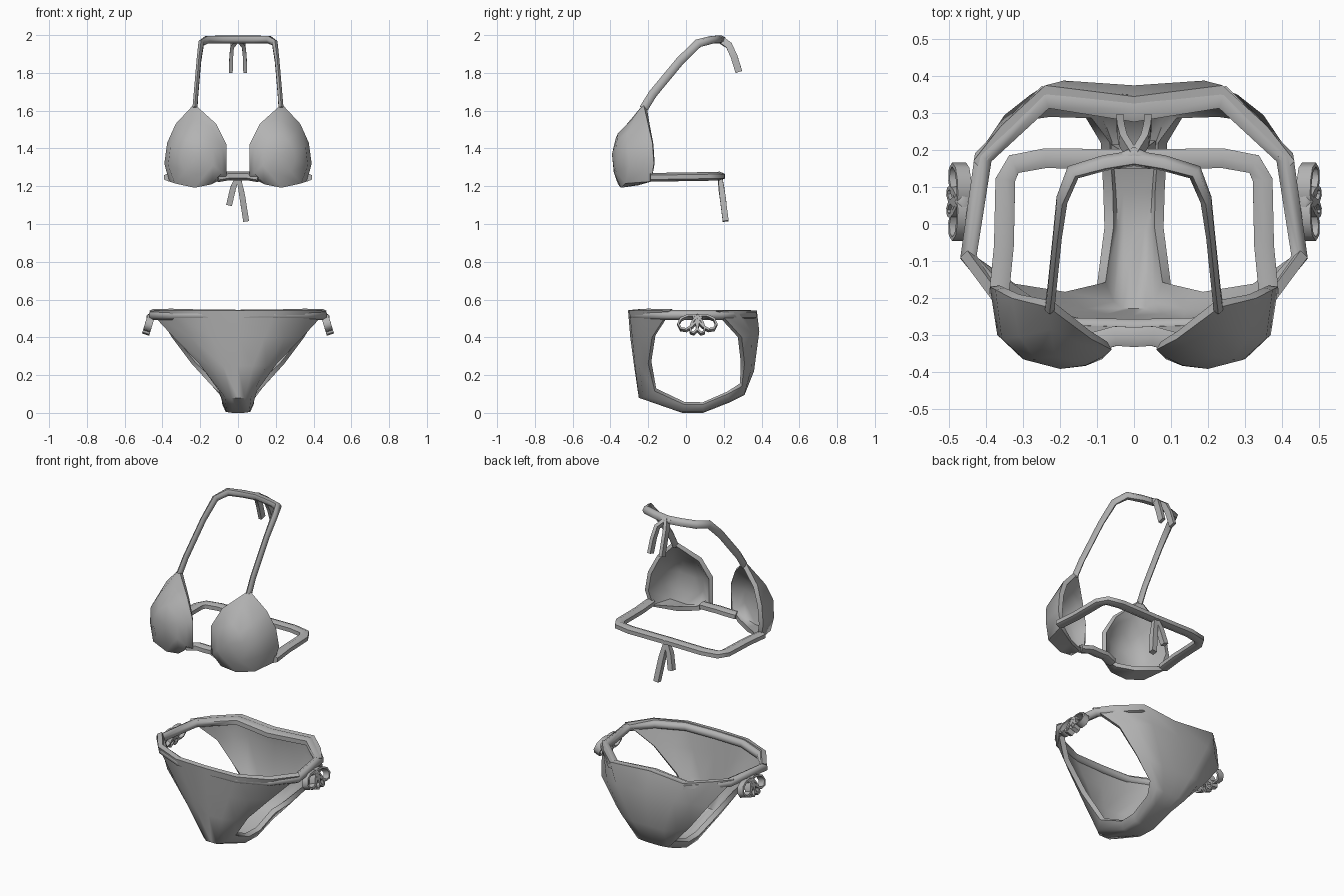
import bpy, bmesh, math
from mathutils import Vector

if "Cube" in bpy.data.objects:
    bpy.data.objects.remove(bpy.data.objects["Cube"])

fabric = bpy.data.materials.new("grey fabric")
fabric.diffuse_color = (0.45, 0.45, 0.45, 1)
fabric.use_nodes = True
fabric.node_tree.nodes["Principled BSDF"].inputs["Base Color"].default_value = fabric.diffuse_color


def make(name, verts, faces, mirror=False, thick=0):
    me = bpy.data.meshes.new(name)
    me.from_pydata([tuple(v) for v in verts], [], faces)
    me.materials.append(fabric)
    ob = bpy.data.objects.new(name, me)
    bpy.context.collection.objects.link(ob)
    if thick:
        mod = ob.modifiers.new("thickness", 'SOLIDIFY')
        mod.thickness = thick
        mod.offset = -1
    if mirror:
        mod = ob.modifiers.new("mirror", 'MIRROR')
        mod.use_mirror_merge = False
    return ob


def tube(name, path, w, h, ref, closed=False, mirror=False, n=6, taper=None, wide=None):
    """Sweep an n-sided ellipse along a path; h lies along ref, w across it.
    taper scales the whole section per point, wide scales only w."""
    P = [Vector(p) for p in path]
    m, ref = len(P), Vector(ref)
    verts, faces = [], []
    for i, p in enumerate(P):
        a = P[i - 1] if (i or closed) else p
        b = P[(i + 1) % m] if (i < m - 1 or closed) else p
        t = (b - a).normalized()
        side = t.cross(ref).normalized()
        up = side.cross(t)
        s = taper[i] if taper else 1
        sw = s * (wide[i] if wide else 1)
        for k in range(n):
            q = 2 * math.pi * (k + 0.5) / n
            verts.append(p + side * (w * sw * math.cos(q)) + up * (h * s * math.sin(q)))
    for i in range(m if closed else m - 1):
        j = (i + 1) % m
        for k in range(n):
            l = (k + 1) % n
            faces.append((i * n + k, j * n + k, j * n + l, i * n + l))
    if not closed:
        faces.append(tuple(range(n)))
        faces.append(tuple(reversed(range((m - 1) * n, m * n))))
    ob = make(name, verts, faces, mirror)
    bm = bmesh.new()
    bm.from_mesh(ob.data)
    bmesh.ops.recalc_face_normals(bm, faces=bm.faces)
    bm.to_mesh(ob.data)
    bm.free()
    return ob


def both_sides(half):
    """Complete a path whose last point lies on the centre line."""
    return half + [(-x, y, z) for x, y, z in reversed(half[:-1])]


# Brief: one sheet running from front waist, under, to back waist (centre to edge)
rows = [
    [(0, -.307, .543), (.20, -.30, .543), (.37, -.225, .543), (.47, -.09, .54)],
    [(0, -.295, .40), (.14, -.285, .40), (.25, -.25, .40), (.34, -.18, .40)],
    [(0, -.275, .25), (.08, -.27, .25), (.15, -.25, .25), (.205, -.20, .26)],
    [(0, -.25, .08), (.035, -.25, .08), (.07, -.225, .085), (.10, -.165, .115)],
    [(0, -.02, .0), (.03, -.02, .0), (.06, -.02, .005), (.08, -.01, .045)],
    [(0, .09, .0), (.03, .09, .0), (.065, .09, .005), (.083, .09, .045)],
    [(0, .23, .055), (.04, .23, .055), (.075, .23, .06), (.09, .22, .10)],
    [(0, .31, .095), (.05, .31, .095), (.10, .31, .10), (.135, .295, .14)],
    [(0, .355, .22), (.10, .36, .22), (.18, .345, .23), (.245, .31, .26)],
    [(0, .375, .43), (.19, .388, .43), (.28, .35, .42), (.35, .295, .40)],
    [(0, .345, .543), (.24, .375, .543), (.36, .265, .543), (.435, .17, .54)],
]
verts, faces = [], []
for r in rows:
    verts += [(-x, y, z) for x, y, z in reversed(r[1:])] + r
for i in range(len(rows) - 1):
    for j in range(6):
        a = i * 7 + j
        faces.append((a, a + 7, a + 8, a + 1))
make("brief_panel", verts, faces, thick=0.028)

# Waistband: closed ring around the top of the brief
half = [(.19, -.275, .518), (.35, -.205, .518), (.448, -.09, .518),
        (.408, .18, .518), (.24, .343, .518)]
ring = [(0, -.28, .518)] + half + [(0, .312, .518)] + [(-x, y, z) for x, y, z in reversed(half)]
side_w = [1, 1, 1, 1.1, 1.4]
tube("waistband", ring, .026, .026, (0, 0, 1), closed=True,
     wide=[1] + side_w + [1.6] + side_w[::-1])

# Side bows: ribbon loops fanned below a knot
tilt = Vector((1, 0, .35)).normalized()
for i, (ang, length, wide) in enumerate([(-62, .11, .032), (-18, .09, .018),
                                         (18, .09, .018), (62, .11, .032)]):
    a = math.radians(ang)
    loop = []
    for k in range(9):
        t = 2 * math.pi * k / 9
        r = length * (1 - math.cos(t)) / 2
        s = wide * math.sin(t) * (1 - .3 * math.cos(t))
        u = r * math.sin(a) + s * math.cos(a)
        v = r * math.cos(a) - s * math.sin(a)
        loop.append((.462 + .3 * v, .06 + u, .505 - v))
    tube(f"bow_loop_{i + 1}", loop, .008, .028, tilt, closed=True, mirror=True, n=4)
tube("bow_knot", [(.462, .035, .505), (.466, .06, .505), (.462, .085, .505)],
     .022, .018, (0, 0, 1), mirror=True, taper=[.6, 1, .6])

# Cups: rim, wall and front rings closed by a centre point
rim = [(.232, 1.635), (.33, 1.53), (.375, 1.43), (.39, 1.32), (.365, 1.225),
       (.23, 1.205), (.13, 1.215), (.06, 1.255), (.06, 1.42), (.115, 1.53)]
wall = [(.225, -.285, 1.555), (.31, -.305, 1.49), (.358, -.31, 1.41), (.37, -.30, 1.31),
        (.335, -.32, 1.215), (.23, -.345, 1.192), (.14, -.36, 1.21), (.085, -.365, 1.27),
        (.085, -.36, 1.41), (.14, -.325, 1.51)]
centre = Vector((.20, -.392, 1.37))
n = len(rim)
verts = [(x, -.34 + (x - .06) * .515, z) for x, z in rim] + wall
verts[0] = (.232, -.225, 1.635)
for w in wall:
    p = centre.lerp(Vector(w), .6)
    p.y = centre.y + (w[1] - centre.y) * .3
    verts.append(p)
verts.append(centre)
faces = []
for k in range(n):
    l = (k + 1) % n
    for b in (0, n):
        faces.append((b + k, b + n + k, b + n + l, b + l))
    faces.append((3 * n, 2 * n + l, 2 * n + k))
make("cup", verts, faces, mirror=True, thick=.026)

# Halter strap around the neck
tube("neck_strap", both_sides([
    (.228, -.225, 1.61), (.222, -.175, 1.69), (.207, -.03, 1.865), (.195, .065, 1.957),
    (.165, .14, 1.976), (.08, .165, 1.977), (0, .178, 1.977)]),
    .021, .023, (0, -1, 1.1), wide=[.7, .65, .65, .8, 1, 1, 1, 1, 1, .8, .65, .65, .7])

# Band around the chest, with the short bridge between the cups
tube("chest_band", both_sides([
    (.365, -.19, 1.247), (.352, -.06, 1.249), (.348, .12, 1.252), (.325, .162, 1.253),
    (.24, .178, 1.254), (0, .175, 1.254)]),
    .031, .023, (0, 0, 1))
tube("centre_bridge", both_sides([(.11, -.32, 1.245), (.05, -.303, 1.255), (0, -.306, 1.255)]),
     .031, .024, (0, 0, 1))

# Tied ends and knots at neck and back
for s, side in ((-1, "left"), (1, "right")):
    tube(f"neck_tail_{side}",
         [(s * .005, .185, 1.975), (s * .03, .228, 1.945), (s * .036, .255, 1.885),
          (s * .038, .28, 1.805)], .014, .026, (0, 1, .4), n=4)
tube("back_tail_left", [(-.003, .18, 1.25), (-.026, .187, 1.19), (-.047, .20, 1.10)],
     .022, .022, (0, 1, 0), n=4, taper=[.7, 1, 1])
tube("back_tail_right", [(.003, .18, 1.25), (.022, .193, 1.15), (.043, .21, 1.015)],
     .022, .022, (0, 1, 0), n=4, taper=[.7, 1, 1])
tube("neck_knot", [(-.03, .18, 1.976), (0, .188, 1.976), (.03, .18, 1.976)],
     .024, .022, (0, 0, 1), taper=[.7, 1, .7])
tube("back_knot", [(-.03, .175, 1.253), (0, .18, 1.253), (.03, .175, 1.253)],
     .03, .024, (0, 0, 1), taper=[.7, 1, .7])

# Apply modifiers and shade
for ob in bpy.context.scene.objects:
    ob.select_set(True)
    bpy.context.view_layer.objects.active = ob
bpy.ops.object.convert(target='MESH')
bpy.ops.object.shade_smooth_by_angle(angle=math.radians(62))
